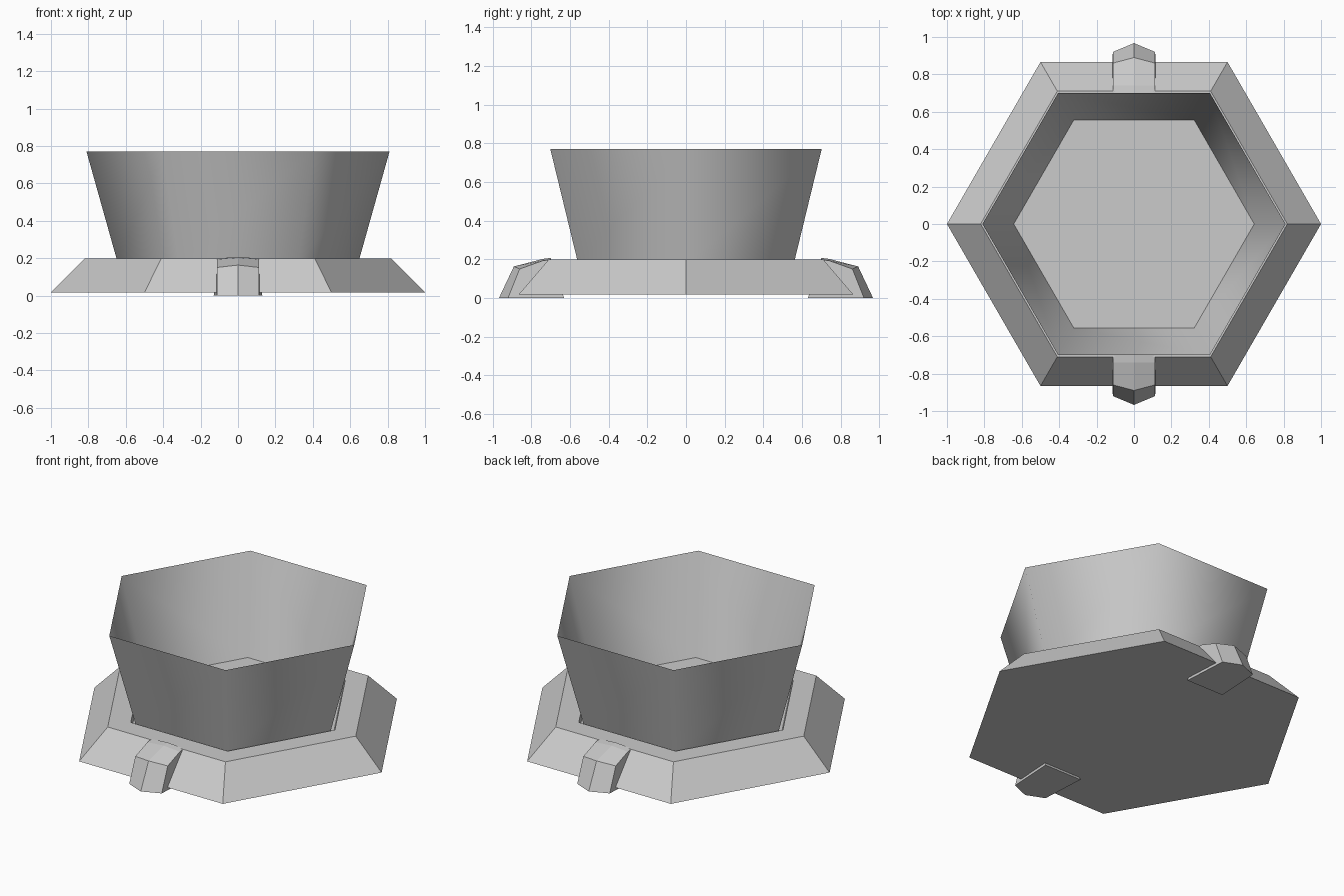
import bpy, bmesh
from math import cos, sin, pi

if "Cube" in bpy.data.objects:
    bpy.data.objects.remove(bpy.data.objects["Cube"])


def make_object(name, bm, smooth=False):
    bmesh.ops.recalc_face_normals(bm, faces=bm.faces)
    for f in bm.faces:
        f.smooth = smooth
    me = bpy.data.meshes.new(name)
    bm.to_mesh(me)
    bm.free()
    ob = bpy.data.objects.new(name, me)
    bpy.context.collection.objects.link(ob)
    return ob


def hex_loft(name, profile, cap_start=False, cap_end=False, smooth=False):
    """Six-sided loft through (radius, z) pairs, corners on the x axis."""
    bm = bmesh.new()
    rings = [[bm.verts.new((r * cos(i * pi / 3), r * sin(i * pi / 3), z))
              for i in range(6)] for r, z in profile]
    for a, b in zip(rings, rings[1:]):
        for i in range(6):
            j = (i + 1) % 6
            bm.faces.new((a[i], a[j], b[j], b[i]))
    if cap_start:
        bm.faces.new(rings[0])
    if cap_end:
        bm.faces.new(rings[-1])
    return make_object(name, bm, smooth)


# Sloped base with a shallow seat for the wall
hex_loft("base", [(1.0, 0.017), (0.82, 0.198), (0.675, 0.198), (0.665, 0.175)],
         cap_start=True, cap_end=True)

# Thin flared wall, open at the top
hex_loft("cup_wall", [(0.643, 0.175), (0.81, 0.77)], smooth=True)


# Clips hooked over the front and back edges of the base
def clip(name, s):
    rows = [  # half width, side y, side z, middle y, middle z
        (0.13, 0.63, 0.0, 0.63, 0.0),
        (0.113, 0.92, 0.0, 0.967, 0.0),
        (0.113, 0.86, 0.15, 0.89, 0.163),
        (0.113, 0.74, 0.193, 0.74, 0.202),
        (0.113, 0.70, 0.198, 0.70, 0.207),
    ]
    bm = bmesh.new()
    v = [[bm.verts.new((-w, s * y, z)), bm.verts.new((0, s * my, mz)),
          bm.verts.new((w, s * y, z))] for w, y, z, my, mz in rows]
    for k in range(len(v)):
        a, b = v[k], v[(k + 1) % len(v)]
        for i in range(2):
            bm.faces.new((a[i], a[i + 1], b[i + 1], b[i]))
    for side in (0, 2):
        bm.faces.new([row[side] for row in v])
    make_object(name, bm)


clip("front_clip", -1)
clip("back_clip", 1)
